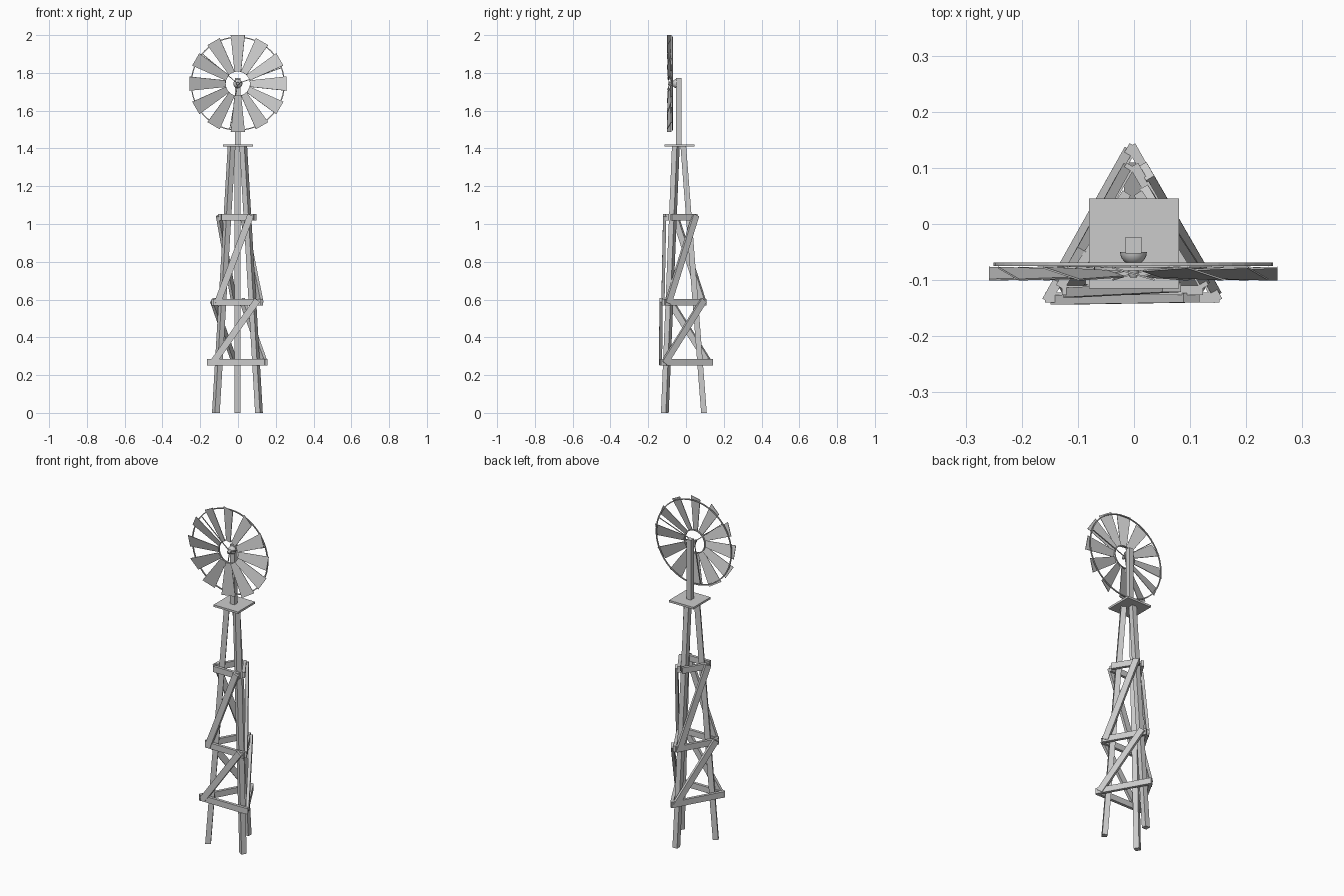
import bpy, bmesh, math
from mathutils import Vector, Matrix

if "Cube" in bpy.data.objects:
    bpy.data.objects.remove(bpy.data.objects["Cube"])

CX, CY, HUB_Z = -0.003, -0.037, 1.743
HEX = [(0, 1, 3, 2), (4, 6, 7, 5), (0, 4, 5, 1), (2, 3, 7, 6), (0, 2, 6, 4), (1, 5, 7, 3)]


def make(name, verts, faces):
    me = bpy.data.meshes.new(name)
    bm = bmesh.new()
    vs = [bm.verts.new(v) for v in verts]
    for f in faces:
        bm.faces.new([vs[i] for i in f])
    bmesh.ops.recalc_face_normals(bm, faces=bm.faces)
    bm.to_mesh(me)
    bm.free()
    ob = bpy.data.objects.new(name, me)
    bpy.context.collection.objects.link(ob)
    return ob


def prism(name, p, q, u, v):
    # Bar between p and q with half-extent vectors u and v
    make(name, [e + a * u + b * v for e in (p, q) for a in (-1, 1) for b in (-1, 1)], HEX)


def box(name, c, size):
    c, h = Vector(c), Vector(size) / 2
    dz = Vector((0, 0, h.z))
    prism(name, c - dz, c + dz, Vector((h.x, 0, 0)), Vector((0, h.y, 0)))


def board(name, p, q, n, width=0.035, thick=0.017):
    d = (q - p).normalized()
    n = (n - d * n.dot(d)).normalized()
    prism(name, p, q, n * thick / 2, d.cross(n) * width / 2)


# Three leaning legs: front left, front right, back
LOW = [Vector((CX - 0.114, -0.112, 0)), Vector((CX + 0.114, -0.112, 0)), Vector((CX, 0.095, 0))]
TOP = [Vector((CX - 0.031, -0.054, 1.41)), Vector((CX + 0.031, -0.054, 1.41)), Vector((CX, -0.014, 1.41))]
for i, name in enumerate(("front_left_leg", "front_right_leg", "back_leg")):
    a = math.radians(210 + 120 * i)
    u = Vector((math.cos(a), math.sin(a), 0)) * 0.015
    v = Vector((-u.y, u.x, 0))
    prism(name, LOW[i], TOP[i], u, v)


def leg(i, z):
    return LOW[i % 3].lerp(TOP[i % 3], z / 1.41)


# Cross rails and diagonal braces on the three faces
LEVELS = (0.268, 0.585, 1.035)
for i, side in enumerate(("front", "right", "left")):
    def face_pts(z, off, ext):
        a, b = leg(i, z), leg(i + 1, z)
        d = b - a
        n = Vector((d.y, -d.x, 0)).normalized()
        return a - d * ext + n * off, b + d * ext + n * off, n
    for k, z in enumerate(LEVELS):
        a, b, n = face_pts(z, 0.030, 0.29)
        board(f"{side}_rail_{k + 1}", a, b, n)
    for k in range(2):
        a, _, n = face_pts(LEVELS[k] - 0.005, 0.034, 0.17)
        _, b, _ = face_pts(LEVELS[k + 1] + 0.012, 0.044, 0.17)
        board(f"{side}_brace_{k + 1}", a, b, n)

# Platform and mast
box("platform", (0, -0.035, 1.415), (0.16, 0.16, 0.012))
box("mast", (-0.001, -0.038, 1.594), (0.028, 0.029, 0.36))


# Wheel blades, tapered and pitched
Y = Vector((0, 1, 0))
HUB = Vector((-0.001, 0, HUB_Z))
for i in range(12):
    a = math.radians(30 * i)
    r = Vector((math.cos(a), 0, math.sin(a)))
    t = Vector((-math.sin(a), 0, math.cos(a)))
    nrm = (t * 0.28 - Y * 0.96) * 0.0015
    verts = []
    for rad, w in ((0.064, 0.018), (0.257, 0.039)):
        for s in (-1, 1):
            for h in (-1, 1):
                verts.append(HUB + Y * -0.0885 + r * rad + s * w * (t * 0.96 + Y * 0.28) + nrm * h)
    make(f"blade_{i + 1}", verts, HEX)


# Wheel rims: square-section hoops
def hoop(name, radius, y, w, d, seg=48):
    verts, faces = [], []
    for i in range(seg):
        a = 2 * math.pi * i / seg
        for dr, dy in ((-w, -d), (w, -d), (w, d), (-w, d)):
            verts.append(HUB + Vector(((radius + dr) * math.cos(a), y + dy, (radius + dr) * math.sin(a))))
        j = (i + 1) % seg
        for k in range(4):
            m = (k + 1) % 4
            faces.append((4 * i + k, 4 * i + m, 4 * j + m, 4 * j + k))
    make(name, verts, faces)


hoop("outer_rim", 0.246, -0.072, 0.003, 0.003)
hoop("inner_rim", 0.067, -0.080, 0.003, 0.003)

# Spokes
for i in range(3):
    a = math.radians(20 + 120 * i)
    r = Vector((math.cos(a), 0, math.sin(a)))
    t = Vector((-math.sin(a), 0, math.cos(a)))
    prism(f"spoke_{i + 1}", HUB + Y * -0.076, HUB + Y * -0.073 + r * 0.246, t * 0.002, Y * 0.002)


# Turned hub: (radius, y) profile revolved about the axle
def lathe(name, prof, seg=20):
    verts, faces = [], []
    for rad, y in prof:
        for i in range(seg):
            a = 2 * math.pi * i / seg
            verts.append(HUB + Vector((rad * math.cos(a), y, rad * math.sin(a))))
    for k in range(len(prof) - 1):
        for i in range(seg):
            j = (i + 1) % seg
            faces.append((k * seg + i, k * seg + j, (k + 1) * seg + j, (k + 1) * seg + i))
    faces += [tuple(range(seg)), tuple(range((len(prof) - 1) * seg, len(prof) * seg))]
    ob = make(name, verts, faces)
    bpy.ops.object.select_all(action='DESELECT')
    ob.select_set(True)
    bpy.context.view_layer.objects.active = ob
    bpy.ops.object.shade_smooth_by_angle(angle=math.radians(35))


dome = [(0.024 * math.cos(math.radians(a)), -0.05 - 0.023 * math.sin(math.radians(a))) for a in (0, 15, 30, 45, 60, 75)]
lathe("hub_dome", dome)
lathe("axle", [(0.009, -0.045), (0.009, -0.09), (0.006, -0.095)], 12)
